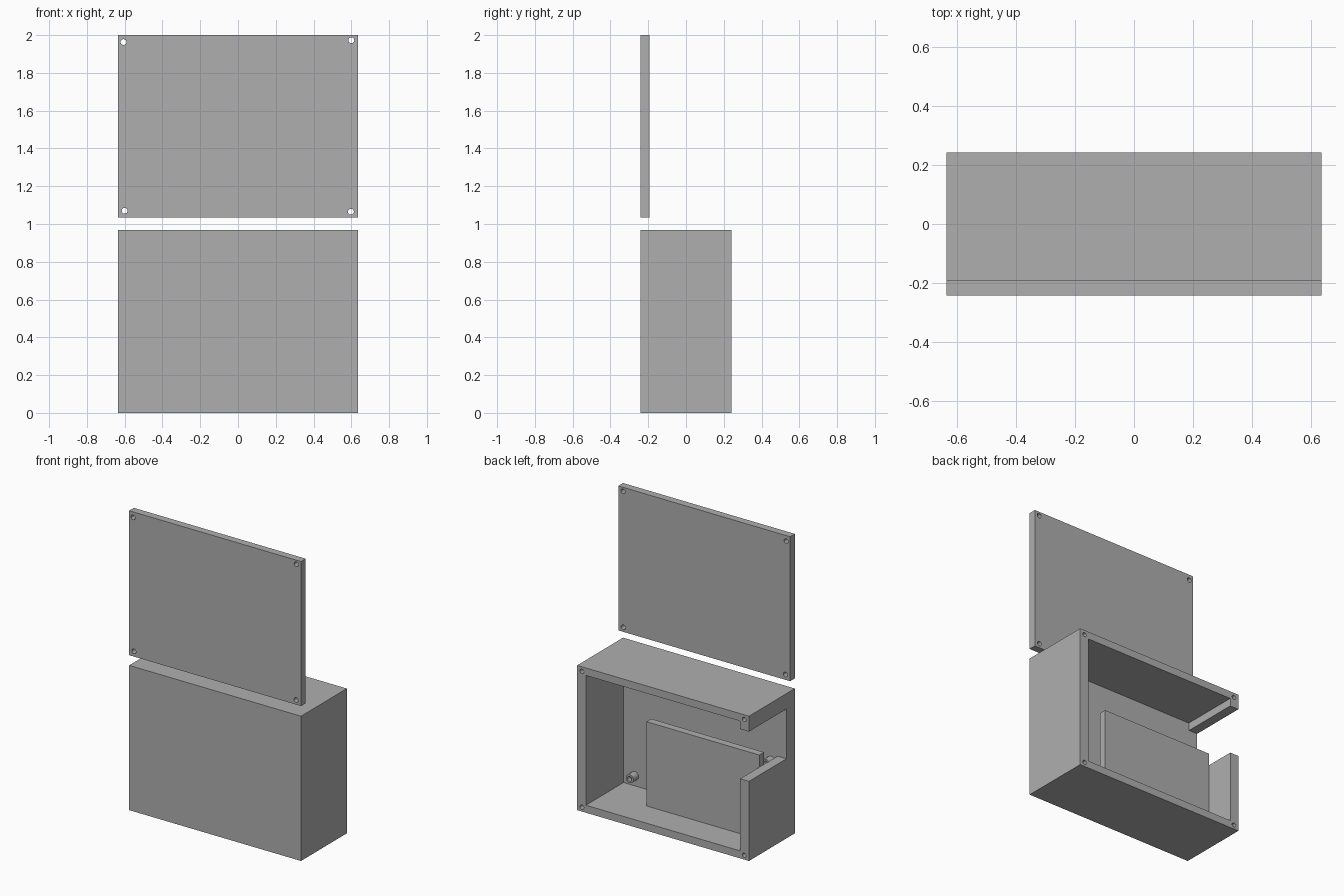
import bpy
import bmesh
from math import pi
from mathutils import Matrix, Vector

cube = bpy.data.objects.get("Cube")
if cube:
    bpy.data.objects.remove(cube, do_unlink=True)

grey = bpy.data.materials.new("plain_grey")
grey.use_nodes = True
grey.diffuse_color = (0.43, 0.43, 0.43, 1)
grey.node_tree.nodes["Principled BSDF"].inputs["Base Color"].default_value = grey.diffuse_color


def make(name, bm):
    mesh = bpy.data.meshes.new(name)
    bm.to_mesh(mesh)
    bm.free()
    mesh.materials.append(grey)
    ob = bpy.data.objects.new(name, mesh)
    bpy.context.collection.objects.link(ob)
    return ob


def box(name, low, high):
    low, high = Vector(low), Vector(high)
    bm = bmesh.new()
    place = Matrix.Translation((low + high) / 2) @ Matrix.Diagonal((*(high - low), 1))
    bmesh.ops.create_cube(bm, size=1, matrix=place)
    return make(name, bm)


def rod(name, x, z, y0, y1, radius):
    """Cylinder along y."""
    bm = bmesh.new()
    place = Matrix.Translation((x, (y0 + y1) / 2, z)) @ Matrix.Rotation(pi / 2, 4, "X")
    bmesh.ops.create_cone(bm, cap_ends=True, segments=24, radius1=radius,
                          radius2=radius, depth=y1 - y0, matrix=place)
    return make(name, bm)


def cut(target, cutters):
    """Subtract the cutters, bake the result and remove the cutters."""
    for cutter in cutters:
        mod = target.modifiers.new("cut", "BOOLEAN")
        mod.operation = "DIFFERENCE"
        mod.solver = "EXACT"
        mod.object = cutter
    graph = bpy.context.evaluated_depsgraph_get()
    mesh = bpy.data.meshes.new_from_object(target.evaluated_get(graph))
    target.modifiers.clear()
    target.data = mesh
    for cutter in cutters:
        bpy.data.objects.remove(cutter, do_unlink=True)


W, D, H = 0.635, 0.242, 0.967      # half width, half depth, case height
INNER = W - 0.065                  # inside of the side walls
WALL_Y = -0.155                    # inside of the front wall
FLOOR = 0.05

# Case, open at the back, with a slot in one side wall
case = box("case", (-W, -D, 0), (W, D, H))
cutters = [
    box("cavity", (-INNER, WALL_Y, FLOOR), (INNER, 0.5, H - 0.05)),
    box("side_slot", (-0.8, -0.153, 0.532), (-0.5, 0.5, 0.864)),
]
for x in (-0.6, 0.6):
    for z in (0.029, 0.936):
        cutters.append(rod("screw_hole", x, z, 0.06, 0.4, 0.0145))
cut(case, cutters)

# Lid, raised above the case, drilled at the corners
lid = box("lid", (-W, -D, 1.035), (W, -0.192, 2))
corners = [(-0.606, 1.963), (0.6, 1.973), (-0.6, 1.07), (0.598, 1.065)]
cut(lid, [rod("lid_hole", x, z, -0.4, 0, 0.0155) for x, z in corners])

# Divider standing on the floor against the slotted wall
box("divider", (-INNER, -0.01, FLOOR), (0.265, 0.04, 0.613))

# Small hollow studs on the inside of the front wall
for x, z in [(0.487, 0.118), (-0.52, 0.49)]:
    stud = rod("stud", x, z, WALL_Y - 0.01, -0.1, 0.028)
    cut(stud, [rod("stud_bore", x, z, -0.13, 0, 0.016)])
    stud.data.polygons.foreach_set("use_smooth", [len(p.vertices) == 4 for p in stud.data.polygons])
